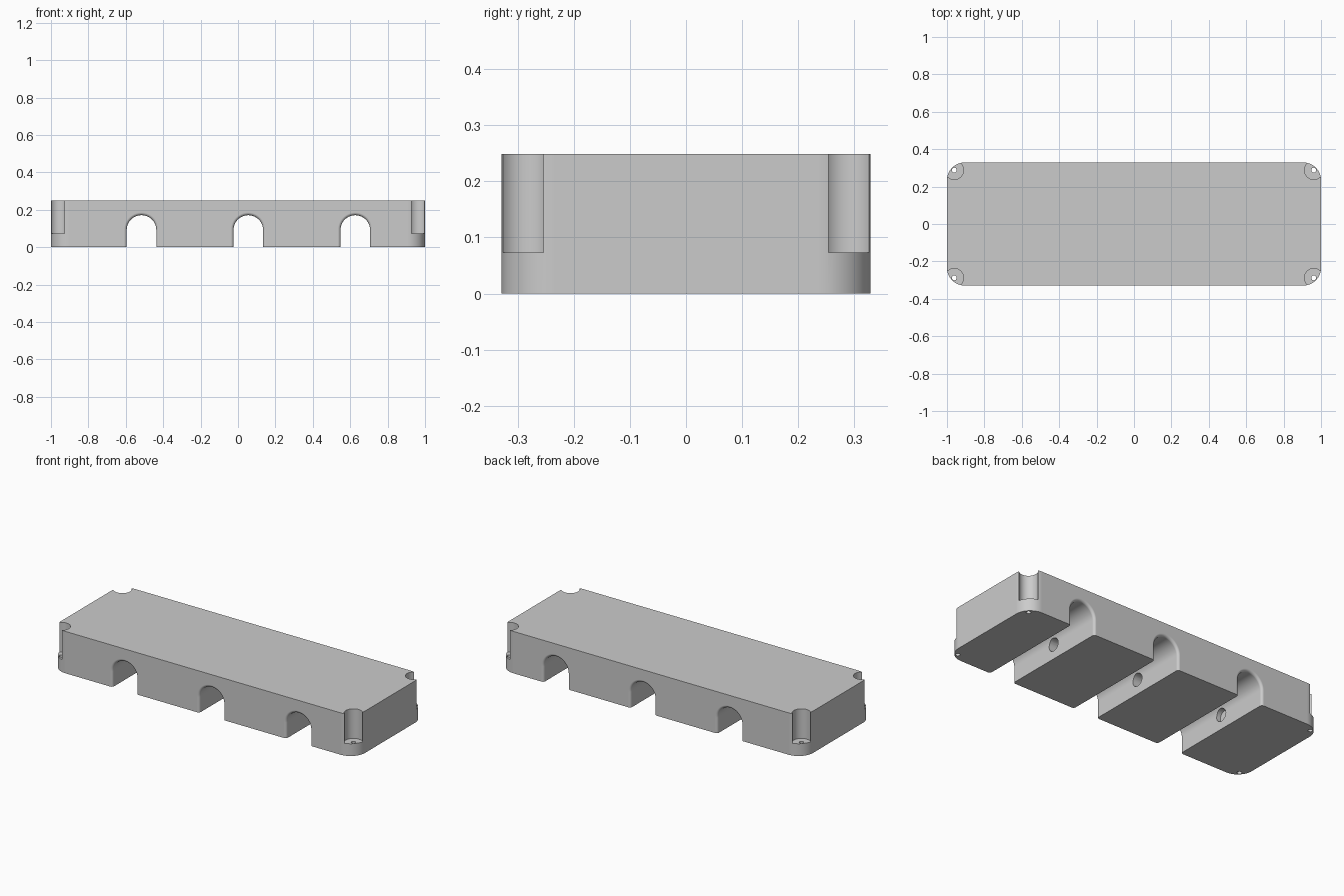
import bpy, bmesh
from math import sin, cos, pi, radians

if "Cube" in bpy.data.objects:
    bpy.data.objects.remove(bpy.data.objects["Cube"])

HX, HY, H = 1.0, 0.329, 0.249      # half length, half width, height
CORNER = 0.095                     # plan corner radius
ARCH_R, FILLET, ARCH_Z = 0.079, 0.015, 0.092


def loft(name, sections):
    """Closed solid through a list of equal-length point loops."""
    bm = bmesh.new()
    rings = [[bm.verts.new(p) for p in s] for s in sections]
    for a, b in zip(rings, rings[1:]):
        for i in range(len(a)):
            j = (i + 1) % len(a)
            bm.faces.new((a[i], a[j], b[j], b[i]))
    bm.faces.new(rings[0])
    bm.faces.new(rings[-1])
    bmesh.ops.recalc_face_normals(bm, faces=bm.faces)
    mesh = bpy.data.meshes.new(name)
    bm.to_mesh(mesh)
    bm.free()
    ob = bpy.data.objects.new(name, mesh)
    bpy.context.collection.objects.link(ob)
    return ob


def cylinder(name, r, x, y, z0, z1, n=40):
    ring = [(x + r * cos(2 * pi * i / n), y + r * sin(2 * pi * i / n)) for i in range(n)]
    return loft(name, [[(px, py, z) for px, py in ring] for z in (z0, z1)])


def arch(x, y, r, n=32):
    """Round-topped opening outline at a given y."""
    pts = [(x + r, y, -0.05)]
    pts += [(x + r * cos(pi * i / n), y, ARCH_Z + r * sin(pi * i / n)) for i in range(n + 1)]
    return pts + [(x - r, y, -0.05)]


# Body: block with rounded vertical corners
outline = []
for q, (sx, sy) in enumerate([(1, 1), (-1, 1), (-1, -1), (1, -1)]):
    for i in range(17):
        a = (q + i / 16) * pi / 2
        outline.append((sx * (HX - CORNER) + CORNER * cos(a),
                        sy * (HY - CORNER) + CORNER * sin(a)))
body = loft("cable_block", [[(x, y, z) for x, y in outline] for z in (0, H)])

cutters = []

# Three cross channels whose mouths flare out in a fillet
half = [(HY - FILLET + FILLET * sin(t), ARCH_R + FILLET * (1 - cos(t)))
        for t in [i * pi / 16 for i in range(9)]]
half.append((HY + 0.05, ARCH_R + FILLET))
profile = [(-y, r) for y, r in reversed(half)] + half
for x in (-0.516, 0.055, 0.627):
    cutters.append(loft("channel_cutter", [arch(x, y, r) for y, r in profile]))

# Lengthwise bore linking the channels, blind at both ends
n = 40
cutters.append(loft("bore_cutter", [
    [(x, 0.037 * cos(2 * pi * i / n), 0.085 + 0.037 * sin(2 * pi * i / n)) for i in range(n)]
    for x in (-0.62, 0.73)]))

# Corner screw recesses and through holes
for sx in (-1, 1):
    for sy in (-1, 1):
        cutters.append(cylinder("recess_cutter", 0.05, sx * 0.961, sy * 0.288, 0.073, 0.3))
        cutters.append(cylinder("screw_hole_cutter", 0.013, sx * 0.961, sy * 0.288, -0.05, 0.2, 24))

# Cut, then remove the helpers
bpy.context.view_layer.objects.active = body
for c in cutters:
    c.hide_render = True
    mod = body.modifiers.new("cut", 'BOOLEAN')
    mod.operation, mod.solver, mod.object = 'DIFFERENCE', 'EXACT', c
    bpy.ops.object.modifier_apply(modifier=mod.name)
    bpy.data.objects.remove(c)

# Smooth curves, crisp edges
bpy.ops.object.select_all(action='DESELECT')
body.select_set(True)
bpy.ops.object.shade_smooth_by_angle(angle=radians(30))
wn = body.modifiers.new("flat_face_normals", 'WEIGHTED_NORMAL')
wn.keep_sharp = True
